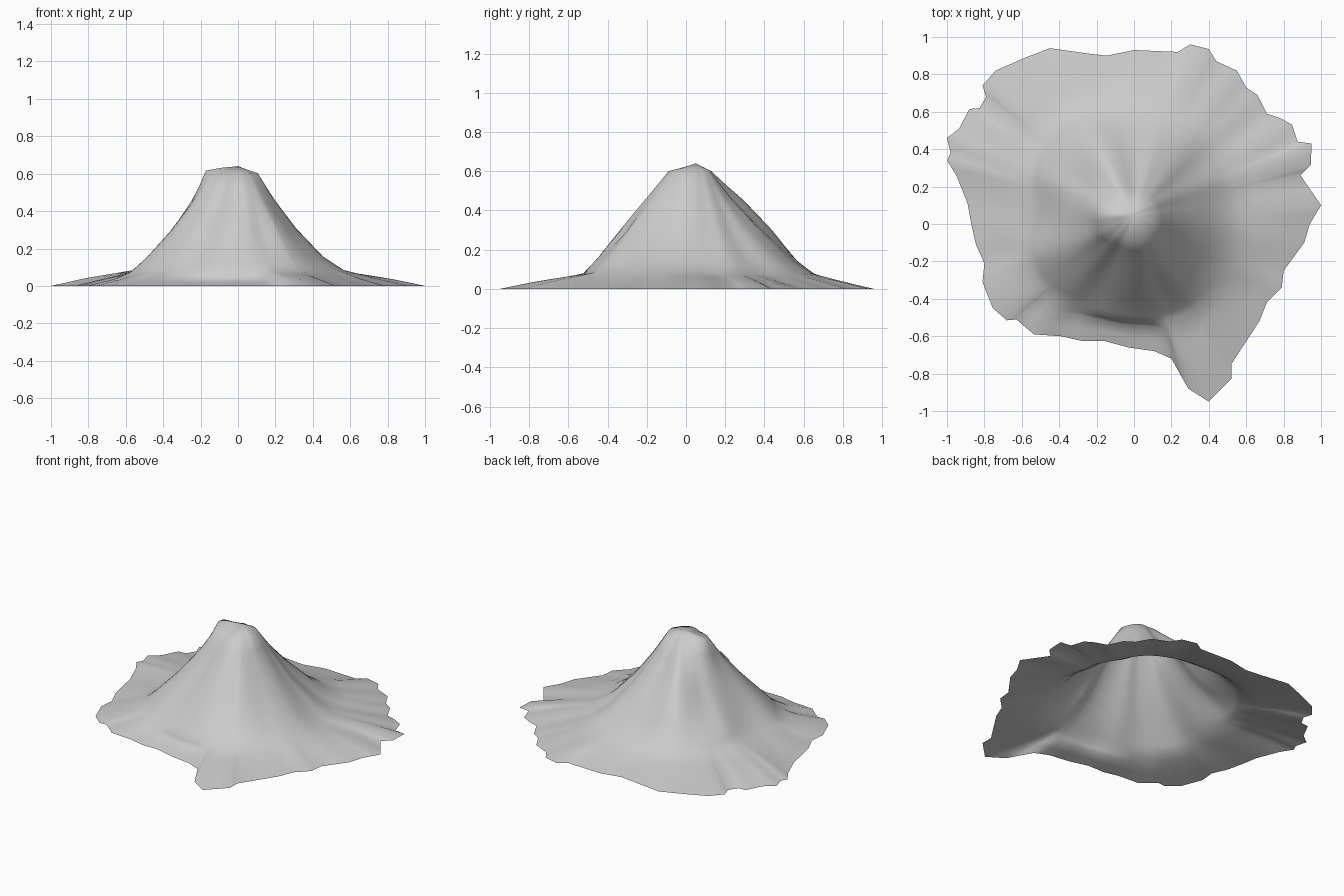
import bpy, bmesh, math
from mathutils import Vector, noise

if "Cube" in bpy.data.objects:
    bpy.data.objects.remove(bpy.data.objects["Cube"])

# Ragged ground outline (clockwise from the east tip), z = 0
OUTLINE = [
    (1, .10), (.94, 0), (.91, -.10), (.80, -.25), (.79, -.34), (.71, -.42), (.67, -.52),
    (.52, -.75), (.52, -.83), (.40, -.95), (.29, -.88), (.20, -.72), (.11, -.68),
    (-.03, -.66), (-.16, -.625), (-.28, -.625), (-.39, -.60), (-.535, -.59), (-.63, -.51),
    (-.68, -.515), (-.755, -.45), (-.81, -.31), (-.80, -.21), (-.845, -.11), (-.87, 0),
    (-.89, .11), (-.95, .26), (-1, .34), (-.98, .38), (-1, .46), (-.935, .51), (-.88, .615),
    (-.825, .62), (-.79, .68), (-.81, .74), (-.74, .82), (-.58, .89), (-.45, .94),
    (-.235, .91), (-.145, .90), (0, .93), (.235, .92), (.30, .96), (.40, .935), (.44, .87),
    (.55, .82), (.60, .73), (.66, .69), (.71, .59), (.785, .565), (.845, .53), (.875, .44),
    (.95, .43), (.945, .315), (.89, .26)]

# Contour radii every 30 degrees from +x, at each height level
LEVELS = [.60, .45, .30, .15, .08]
RADII = [
    (.10, .20, .31, .45, .56), (.09, .19, .30, .45, .56), (.08, .19, .32, .48, .60),
    (.07, .19, .34, .50, .60), (.09, .27, .43, .56, .64), (.13, .24, .35, .54, .61),
    (.17, .25, .35, .47, .56), (.16, .27, .40, .55, .62), (.13, .24, .36, .50, .57),
    (.14, .25, .38, .50, .57), (.13, .25, .39, .52, .60), (.12, .22, .34, .49, .60)]
CENTRE = Vector((0, .05))
SUMMIT = Vector((-.13, .04))


def contour(angle, level):
    """Smooth blend of the contour radius between the sampled directions."""
    u = math.degrees(angle) % 360 / 30
    i, f = int(u), u - int(u)
    p = [RADII[(i + k) % 12][level] for k in (-1, 0, 1, 2)]
    return p[1] + .5 * f * (p[2] - p[0] + f * (2*p[0] - 5*p[1] + 4*p[2] - p[3]
                            + f * (3 * (p[1] - p[2]) + p[3] - p[0])))


def column(edge):
    """Points from the summit side down to one outline point."""
    d = edge - CENTRE
    reach, angle = d.length, math.atan2(d.y, d.x)
    d.normalize()
    prof = [(0, .635)]
    for k, z in enumerate(LEVELS):
        prof.append((min(contour(angle, k), reach * (.66 + .055 * k)), z))
    prof += [(max(reach * .82, prof[-1][0] + .02), .038), (reach, 0)]
    pts = []
    for (r0, z0), (r1, z1) in zip(prof, prof[1:]):
        for f in (.5, 1):
            p = CENTRE + d * (r0 + (r1 - r0) * f)
            z = z0 + (z1 - z0) * f
            # gullies on the flanks, then the raised summit lip
            steep = max(0, min(1, z / .15)) * max(0, min(1, (.64 - z) / .2))
            z += .022 * steep * noise.noise(Vector((d.x * 3, d.y * 3, z)))
            z += .006 * min(1, z / .03) * noise.noise(Vector((p.x * 6, p.y * 6, 3)))
            z += .045 * math.exp(-(p - SUMMIT).length_squared / .0018)
            # gully low on the front
            z -= .035 * math.exp(-(p - Vector((.12, -.32))).length_squared / .004)
            pts.append((p.x, p.y, 0 if r1 == reach and f == 1 else max(z, 0)))
    return pts


# Mountain surface: an open skin of radial columns
bm = bmesh.new()
edges = [Vector(p) for p in OUTLINE]
cols = []
for a, b in zip(edges, edges[1:] + edges[:1]):
    for e in (a, (a + b) / 2):
        cols.append([bm.verts.new(p) for p in column(e)])
top = bm.verts.new((CENTRE.x, CENTRE.y, .64))
for c, n in zip(cols, cols[1:] + cols[:1]):
    bm.faces.new((top, n[0], c[0]))
    for j in range(len(c) - 1):
        bm.faces.new((c[j], n[j], n[j + 1], c[j + 1]))
bmesh.ops.recalc_face_normals(bm, faces=bm.faces)
if sum(f.normal.z for f in bm.faces) < 0:
    bmesh.ops.reverse_faces(bm, faces=bm.faces)
for f in bm.faces:
    f.smooth = True
mesh = bpy.data.meshes.new("mountain")
bm.to_mesh(mesh)
bm.free()
bpy.context.collection.objects.link(bpy.data.objects.new("mountain", mesh))
